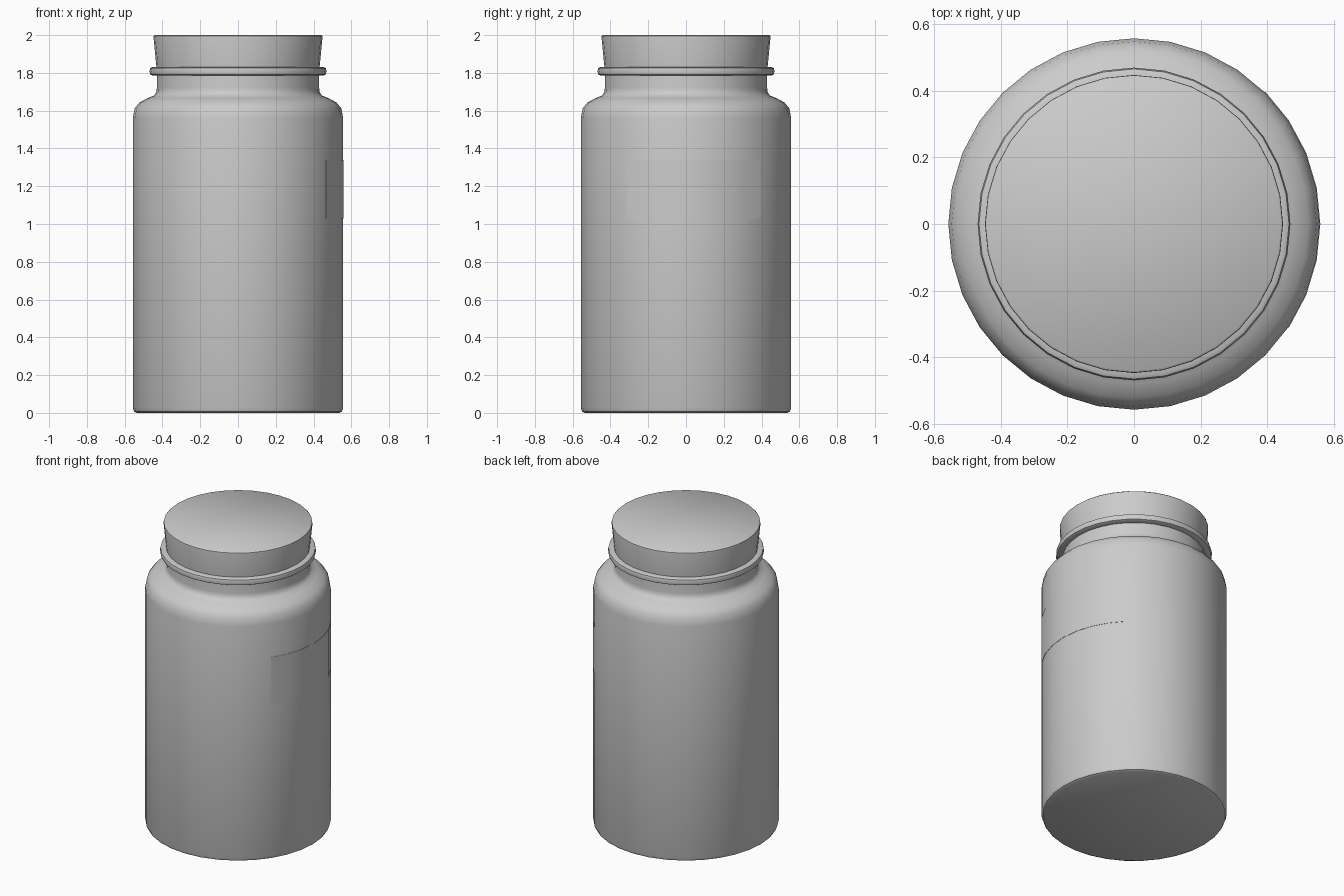
import bpy, bmesh, math

if "Cube" in bpy.data.objects:
    bpy.data.objects.remove(bpy.data.objects["Cube"])

SEG = 32

grey = bpy.data.materials.new("plain_grey")
grey.diffuse_color = (0.6, 0.6, 0.6, 1)
grey.use_nodes = True
grey.node_tree.nodes["Principled BSDF"].inputs["Base Color"].default_value = grey.diffuse_color


def finish(name, bm, angle=40):
    bmesh.ops.remove_doubles(bm, verts=bm.verts, dist=1e-5)
    bmesh.ops.recalc_face_normals(bm, faces=bm.faces)
    mesh = bpy.data.meshes.new(name)
    bm.to_mesh(mesh)
    bm.free()
    mesh.materials.append(grey)
    obj = bpy.data.objects.new(name, mesh)
    bpy.context.collection.objects.link(obj)
    bpy.ops.object.select_all(action='DESELECT')
    obj.select_set(True)
    bpy.context.view_layer.objects.active = obj
    bpy.ops.object.shade_smooth_by_angle(angle=math.radians(angle))
    return obj


def lathe(name, profile, closed=False):
    """Turn a (radius, height) profile around z; open profiles get flat caps."""
    bm = bmesh.new()
    rings = []
    for r, z in profile:
        rings.append([bm.verts.new((r * math.cos(2 * math.pi * i / SEG),
                                    r * math.sin(2 * math.pi * i / SEG), z))
                      for i in range(SEG)])
    pairs = list(zip(rings, rings[1:]))
    if closed:
        pairs.append((rings[-1], rings[0]))
    else:
        bm.faces.new(rings[0])
        bm.faces.new(rings[-1])
    for a, b in pairs:
        for i in range(SEG):
            j = (i + 1) % SEG
            bm.faces.new((a[i], a[j], b[j], b[i]))
    return finish(name, bm)


# Jar with rounded base, shoulder and neck
lathe("jar_body", [
    (0.535, 0.0), (0.55, 0.007), (0.557, 0.025), (0.557, 1.56),
    (0.547, 1.612), (0.522, 1.643), (0.478, 1.667), (0.445, 1.68),
    (0.432, 1.70), (0.43, 1.72), (0.43, 1.825)])

# Rounded bead around the mouth
lathe("mouth_ring", [
    (0.42, 1.787), (0.455, 1.787), (0.465, 1.792), (0.469, 1.808),
    (0.465, 1.825), (0.455, 1.83), (0.42, 1.83)], closed=True)

# Tapered stopper
lathe("stopper", [
    (0.425, 1.75), (0.432, 1.83), (0.447, 1.985), (0.446, 1.995), (0.44, 2.0)])

# Thin curved label plate on the right side
bm = bmesh.new()
columns = []
for i in range(-3, 5):
    a = 2 * math.pi * i / SEG
    columns.append([bm.verts.new((r * math.cos(a), r * math.sin(a), z))
                    for r, z in ((0.555, 1.03), (0.559, 1.03),
                                 (0.559, 1.34), (0.555, 1.34))])
for a, b in zip(columns, columns[1:]):
    for k in range(4):
        m = (k + 1) % 4
        bm.faces.new((a[k], b[k], b[m], a[m]))
bm.faces.new(columns[0])
bm.faces.new(columns[-1])
finish("label_plate", bm)
